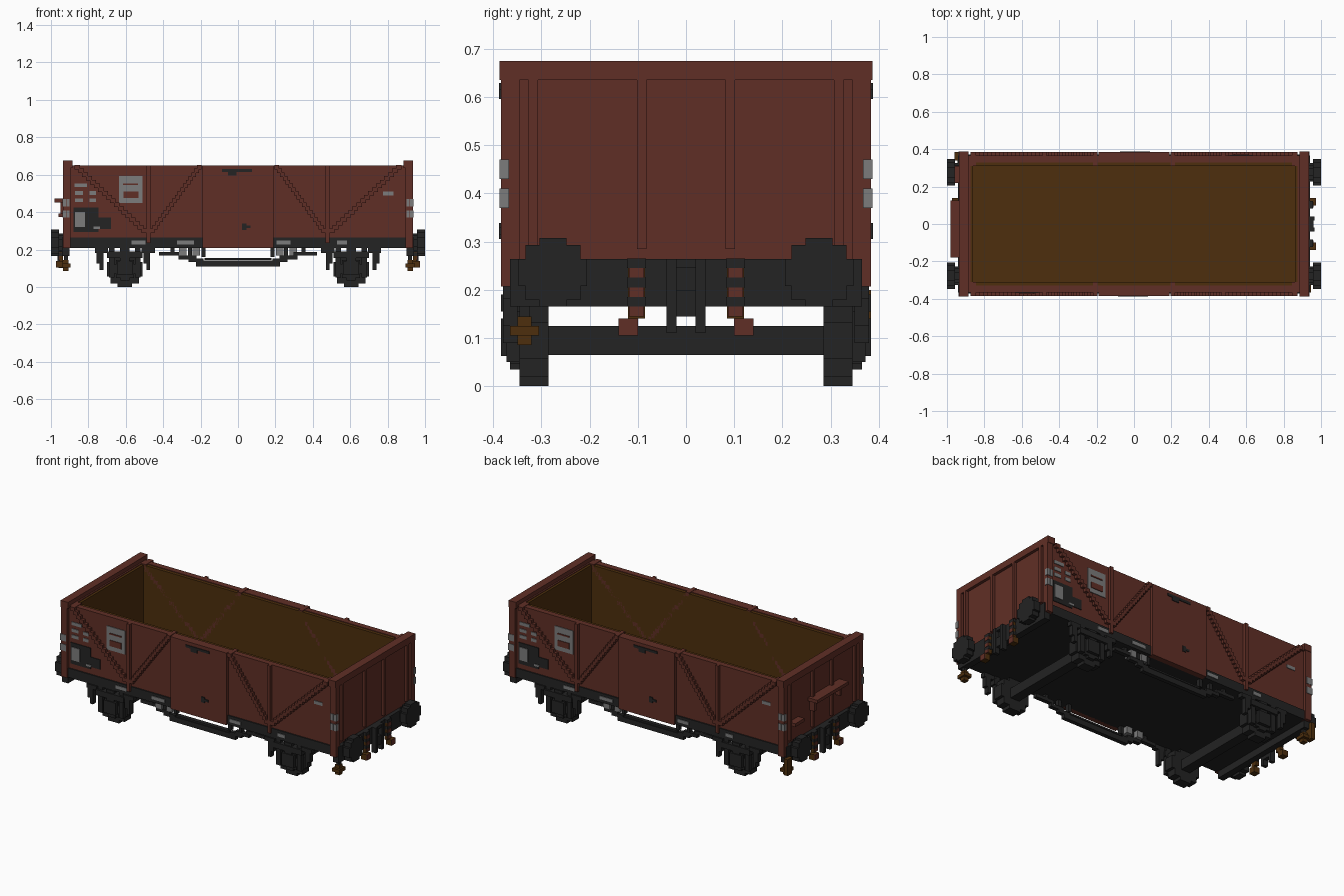
import bpy
import bmesh

old_cube = bpy.data.objects.get("Cube")
if old_cube:
    bpy.data.objects.remove(old_cube, do_unlink=True)


def material(name, red, green, blue):
    mat = bpy.data.materials.new(name)
    mat.use_nodes = True
    colour = (red, green, blue, 1)
    mat.diffuse_color = colour
    node = next(n for n in mat.node_tree.nodes if n.type == "BSDF_PRINCIPLED")
    node.inputs["Base Color"].default_value = colour
    return mat


RUST = material("rust red paint", .118, .028, .019)
DARK = material("dark iron", .017, .017, .017)
BROWN = material("brown timber", .075, .028, .004)
GREY = material("light grey paint", .2, .2, .2)

# Which copies of a part are made, as signs of x and y
ONCE = [(1, 1)]
TURNED = [(1, 1), (-1, -1)]
ENDS_AND_SIDES = [(1, 1), (-1, 1), (1, -1), (-1, -1)]

# Shared planes of the body
SILL_LOW, SILL_TOP, RIM = .207, .264, .65
LINING, PANEL, EDGE = .31, .365, .384
END, BUFFER_FACE = .935, 1
VOXEL, SKIN = .02, .004


def add_box(bm, x, y, z, sign_x, sign_y):
    for v in bmesh.ops.create_cube(bm, size=1)["verts"]:
        v.co.x = sign_x * x[v.co.x > 0]
        v.co.y = sign_y * y[v.co.y > 0]
        v.co.z = z[v.co.z > 0]


def part(name, mat, boxes, copies=ENDS_AND_SIDES):
    """One object made of several boxes, each given by x, y and z spans."""
    bm = bmesh.new()
    for sign_x, sign_y in copies:
        for x, y, z in boxes:
            add_box(bm, x, y, z, sign_x, sign_y)
    bmesh.ops.recalc_face_normals(bm, faces=bm.faces)
    mesh = bpy.data.meshes.new(name)
    bm.to_mesh(mesh)
    bm.free()
    mesh.materials.append(mat)
    obj = bpy.data.objects.new(name, mesh)
    bpy.context.collection.objects.link(obj)


def box(name, mat, x, y, z, copies=ENDS_AND_SIDES):
    part(name, mat, [(x, y, z)], copies)


def both(size):
    """Span centred on zero."""
    return (-size, size)


def around(centre, size=VOXEL):
    """Span of a full size about a centre."""
    return (centre - size / 2, centre + size / 2)


def plate(name, mat, x, z, size, depth=PANEL, layer=1):
    """Thin painted plate on both sides, by its centre and its size."""
    width, height = size
    y = (-depth - SKIN * layer, -depth + SKIN)
    box(name, mat, x=around(x, width), y=y, z=around(z, height), copies=TURNED)


def brace(name, x_top, x_low, z_low=.29):
    """Blocky diagonal brace that steps down along the side."""
    steps = round((RIM - z_low) / VOXEL)
    run, drop = (x_low - x_top) / steps, (RIM - z_low) / steps
    boxes = []
    for i in range(steps):
        x = around(x_top + run * (i + .5), abs(run) + VOXEL / 2)
        z = around(RIM - drop * (i + .5), drop + SKIN)
        boxes.append((x, (LINING, EDGE), z))
    part(name, RUST, boxes)


def disc_steps(radius):
    """Half sizes of three boxes that together make a blocky disc."""
    return [(radius * w, radius * h) for w, h in ((1, .4), (.8, .8), (.4, 1))]


def buffer_disc(name, x, radius):
    part(name, DARK, [(x, around(.276, 2 * w), around(.236, 2 * h))
                      for w, h in disc_steps(radius)])


def wheel_disc(name, y, radius):
    part(name, DARK, [(around(AXLE_X, 2 * w), y, around(AXLE_Z, 2 * h))
                      for w, h in disc_steps(radius)])


# Body walls and load
box("side_wall", RUST, x=both(.92), y=(.33, PANEL), z=(SILL_TOP, RIM), copies=TURNED)
box("end_wall", RUST, x=(.875, .917), y=both(PANEL), z=(SILL_TOP, RIM), copies=TURNED)
box("end_top_band", RUST, x=(.885, END), y=both(.387), z=(.635, .675), copies=TURNED)
box("corner_post", RUST, x=(.895, END), y=(.345, EDGE), z=(SILL_LOW, RIM))
box("side_door", RUST, x=both(.19), y=(.35, EDGE), z=(SILL_LOW, RIM), copies=TURNED)
box("side_rib", RUST, x=around(.478), y=(.35, EDGE), z=(.235, RIM))
for place, rib_y in (("inner", .092), ("outer", .317)):
    box(place + "_end_rib", RUST, x=(.9, END), y=around(rib_y), z=(.285, RIM))
brace("long_brace", x_top=.87, x_low=.49)
brace("short_brace", x_top=.2, x_low=.466)
box("side_lining", BROWN, x=both(.87), y=(LINING, .332), z=(SILL_TOP, RIM - SKIN), copies=TURNED)
box("end_lining", BROWN, x=(.86, .88), y=both(.33), z=(SILL_TOP, RIM - SKIN), copies=TURNED)
box("load_floor", BROWN, x=both(.87), y=both(.32), z=around(SILL_TOP), copies=ONCE)

# Underframe and buffers
box("underframe", DARK, x=both(.915), y=both(.372), z=(SILL_LOW, SILL_TOP), copies=ONCE)
box("headstock", DARK, x=(.9, .94), y=both(PANEL), z=(.165, SILL_TOP), copies=TURNED)
buffer_disc("buffer_shaft", x=(END, .965), radius=.05)
buffer_disc("buffer_head", x=(.957, BUFFER_FACE), radius=.071)

# Coupling frame and hoses
box("coupling_cheek", DARK, x=(END, .965), y=around(.03), z=(.11, SILL_TOP))
box("coupling_bar", DARK, x=(END, .96), y=both(.03), z=(.145, .2), copies=TURNED)
box("coupling_cap", DARK, x=(END, .96), y=both(.03), z=(.245, SILL_TOP), copies=TURNED)
box("hose", BROWN, x=(END, .955), y=(.085, .12), z=(.14, .245))
box("hose_foot", BROWN, x=(END, .97), y=(.1, .14), z=(.105, .14))
box("hose_foot_face", RUST, x=(.969, .974), y=(.1, .14), z=(.105, .14))
for level, hose_z in (("low", .155), ("middle", .195), ("high", .235)):
    box(level + "_hose_face", RUST, x=(.95, .96), y=(.087, .118), z=around(hose_z))
    box(level + "_hose_clip", DARK, x=(END, .957), y=(.083, .122), z=around(hose_z + VOXEL))

# Lamps on opposite corners
box("corner_lamp", BROWN, x=(.895, .945), y=(-PANEL, -.305), z=around(.115), copies=TURNED)
box("lamp_core", BROWN, x=around(.92, .03), y=around(-.335, .03), z=(.085, .145), copies=TURNED)
box("lamp_stem", DARK, x=around(.92), y=around(-.335), z=(.14, SILL_LOW), copies=TURNED)

# Shelf, step and handle at one end
box("end_shelf", RUST, x=(-.98, -.91), y=(-.18, .125), z=around(.462), copies=ONCE)
for side, bracket_y in (("right", -.15), ("left", .1)):
    box(side + "_shelf_bracket", RUST, x=(-.95, -.91), y=around(bracket_y), z=(.39, .46), copies=ONCE)
box("end_step", RUST, x=(-.96, -.91), y=(.22, LINING), z=around(.383), copies=ONCE)
box("end_handle", BROWN, x=(-.96, -END), y=(.34, EDGE), z=(.1, .2), copies=ONCE)

# Wheels, axle boxes and springs
AXLE_X, AXLE_Z = .605, .095
wheel_disc("wheel", y=(.285, .345), radius=AXLE_Z)
wheel_disc("axle_box", y=(.34, PANEL), radius=.06)
box("axle", DARK, x=around(AXLE_X, .06), y=both(.29), z=around(AXLE_Z, .06), copies=TURNED)
box("axle_box_cover", DARK, x=around(AXLE_X, .08), y=(.36, EDGE), z=(.063, .14))
box("leaf_spring", DARK, x=around(AXLE_X, .19), y=(.345, EDGE), z=(.155, .19))
box("spring_buckle", DARK, x=around(AXLE_X, .05), y=(.35, .378), z=(.14, SILL_LOW))
for place, offset in (("inner", -1), ("outer", 1)):
    hanger_x = AXLE_X + offset * .125
    box(place + "_axle_guard", DARK, x=around(AXLE_X + offset * .07, .03),
        y=(.345, .372), z=(.05, SILL_LOW))
    box(place + "_spring_hanger", DARK, x=around(hanger_x), y=(.35, .38), z=(.09, SILL_LOW))
    box(place + "_hanger_lug", DARK, x=around(hanger_x + VOXEL * .8), y=(.35, .38), z=(.125, .19))
    box(place + "_hanger_foot", DARK, x=around(hanger_x, .07), y=(.35, .38), z=(.182, SILL_LOW))

# Truss rods and brake boxes below the sills
ROD_Y = (.32, .345)
box("truss_bottom", DARK, x=both(.225), y=ROD_Y, z=(.11, .142), copies=TURNED)
box("truss_wire", DARK, x=both(.18), y=ROD_Y, z=(.145, .155), copies=TURNED)
for place, post_x in (("inner", .185), ("middle", .257), ("outer", .35)):
    box(place + "_truss_post", DARK, x=around(post_x), y=ROD_Y, z=(.14 + post_x / 9, SILL_LOW))
for place, rod_x, rod_z in (("low", .225, .142), ("middle", .27, .157), ("high", .36, .178)):
    box(place + "_truss_rod", DARK, x=around(rod_x, rod_x * .35), y=ROD_Y, z=around(rod_z))
for size, brake_x in (("small", .222), ("large", .295)):
    box(size + "_brake_box", GREY, x=around(brake_x, .04), y=(.3, .35),
        z=(.167, SILL_LOW), copies=TURNED)

# Painted panels on the side walls
plate("notice_panel", GREY, x=-.573, z=.52, size=(.125, .145))
plate("notice_stripe", RUST, x=-.575, z=.55, size=(.08, .008), layer=2)
plate("notice_patch", RUST, x=-.573, z=.493, size=(.08, .036), layer=2)
plate("repair_patch", DARK, x=-.813, z=.36, size=(.135, .13))
plate("repair_patch_tail", DARK, x=-.715, z=.34, size=(.07, .06))
plate("repair_mark", GREY, x=-.845, z=.36, size=(.055, .08), layer=2)
plate("repair_dash", GREY, x=-.755, z=.316, size=(.035, .012), layer=2)
plate("long_label", GREY, x=-.84, z=.543, size=(.067, VOXEL))
plate("far_label", GREY, x=.803, z=.5, size=(.057, VOXEL))
for row, label_z in (("upper", .502), ("lower", .464)):
    plate(row + "_wide_label", GREY, x=-.85, z=label_z, size=(.045, VOXEL))
    plate(row + "_small_label", GREY, x=-.777, z=label_z, size=(.035, VOXEL))

# Painted marks on the doors and sills
plate("door_dash", DARK, x=-.005, z=.622, size=(.16, .015), depth=EDGE)
plate("door_dash_foot", DARK, x=-.03, z=.606, size=(.045, VOXEL), depth=EDGE)
plate("door_arrow", DARK, x=.033, z=.322, size=(.023, .034), depth=EDGE)
plate("door_arrow_tip", DARK, x=.056, z=.322, size=(.023, .014), depth=EDGE)
for place, sill_x, width in (("outer_right", -.533, .075), ("inner_right", -.28, .09),
                             ("inner_left", .243, .075), ("outer_left", .557, .053)):
    plate(place + "_sill_label", GREY, x=sill_x, z=.237, size=(width, VOXEL), depth=.372)

# Painted bands that wrap the corner posts
for level, band_z in (("low", .39), ("high", .45)):
    box(level + "_post_band", GREY, x=(.9, .918), y=(.37, .387), z=around(band_z, .04))
    box(level + "_post_end_band", GREY, x=(.92, .939), y=(.367, .387), z=around(band_z, .04))
